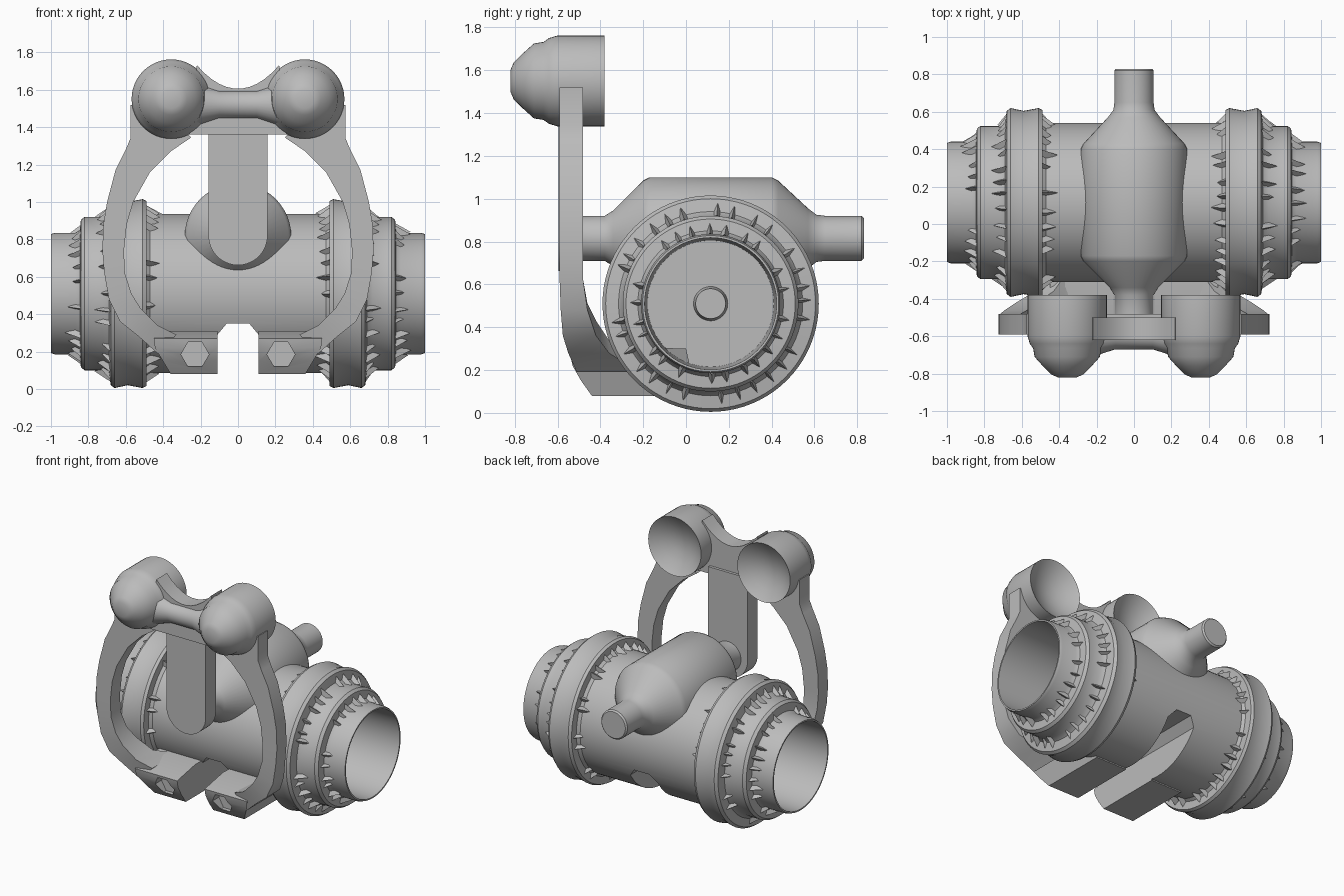
import bpy, bmesh, math, random
from mathutils import Vector

random.seed(4)
old = bpy.data.objects.get("Cube")
if old:
    bpy.data.objects.remove(old, do_unlink=True)

metal = bpy.data.materials.new("plain grey metal")
metal.use_nodes = True
GREY = (0.5, 0.5, 0.5, 1)
metal.diffuse_color = GREY
metal.node_tree.nodes["Principled BSDF"].inputs["Base Color"].default_value = GREY

CY, CZ = 0.115, 0.51      # axis of the main pipe
BY, BZ = 0.0, 0.815       # axis of the cross pipe


def finish(name, bm, angle=35):
    bmesh.ops.remove_doubles(bm, verts=bm.verts, dist=1e-5)
    bmesh.ops.recalc_face_normals(bm, faces=bm.faces)
    mesh = bpy.data.meshes.new(name)
    bm.to_mesh(mesh)
    bm.free()
    ob = bpy.data.objects.new(name, mesh)
    bpy.context.collection.objects.link(ob)
    mesh.materials.append(metal)
    bpy.ops.object.select_all(action='DESELECT')
    ob.select_set(True)
    bpy.context.view_layer.objects.active = ob
    if angle:
        bpy.ops.object.shade_smooth_by_angle(angle=math.radians(angle))
    return ob


def revolve(name, profile, place, sides=64, angle=35):
    """Turn (distance, radius) pairs around an axis; place maps them to space."""
    bm = bmesh.new()
    rings = []
    for d, r in profile:
        turns = [math.tau * i / sides for i in range(sides)]
        rings.append([bm.verts.new(place(d, r * math.cos(t), r * math.sin(t))) for t in turns])
    for a, b in zip(rings, rings[1:]):
        for i in range(sides):
            j = (i + 1) % sides
            bm.faces.new((a[i], a[j], b[j], b[i]))
    bmesh.ops.remove_doubles(bm, verts=bm.verts, dist=1e-5)
    bmesh.ops.dissolve_degenerate(bm, edges=bm.edges, dist=1e-5)
    return finish(name, bm, angle)


def prism(name, outline, y0, y1, angle=35):
    """Extrude an x-z outline along y."""
    bm = bmesh.new()
    face = bm.faces.new([bm.verts.new((x, y0, z)) for x, z in outline])
    out = bmesh.ops.extrude_face_region(bm, geom=[face])
    moved = [g for g in out["geom"] if isinstance(g, bmesh.types.BMVert)]
    bmesh.ops.translate(bm, vec=(0, y1 - y0, 0), verts=moved)
    return finish(name, bm, angle)


def along_x(d, u, v):
    return (d, CY + u, CZ + v)


# Main pipe: stepped outside, flanges, blind bores with a centre boss
half = [(0.0, 0.425), (0.47, 0.425), (0.49, 0.44), (0.49, 0.495), (0.51, 0.505),
        (0.59, 0.49), (0.66, 0.505), (0.68, 0.49), (0.69, 0.43), (0.72, 0.41),
        (0.82, 0.41), (0.84, 0.395), (0.845, 0.34), (0.87, 0.325), (0.98, 0.325),
        (1.0, 0.318), (1.0, 0.308), (0.35, 0.295), (0.35, 0.08), (0.42, 0.07), (0.42, 0)]
body = revolve("main_pipe", [(-d, r) for d, r in half[:0:-1]] + half, along_x, 80)

# Slot across the underside of the pipe
slot = prism("slot_cutter", [(-.11, -.1), (.11, -.1), (.11, .29), (.06, .35),
                             (-.06, .35), (-.11, .29)], -0.6, 0.9, 0)
slot.hide_render = True
cut = body.modifiers.new("slot", 'BOOLEAN')
cut.operation, cut.solver, cut.object = 'DIFFERENCE', 'EXACT', slot
bpy.context.view_layer.objects.active = body
bpy.ops.object.modifier_apply(modifier=cut.name)
bpy.data.objects.remove(slot, do_unlink=True)

# Cross pipe with tapered ends
revolve("cross_pipe", [(-.5, 0), (-.5, .105), (-.38, .105), (-.34, .13), (-.2, .27),
                       (-.17, .285), (.40, .285), (.43, .27), (.57, .14), (.61, .11),
                       (.65, .105), (.82, .105), (.83, .095), (.83, 0)],
        lambda d, u, v: (u, BY + d, BZ + v), 48)


# Ragged teeth along the shoulders of the pipe
def teeth(name, x, direction, radius, height, count):
    bm = bmesh.new()
    for i in range(count):
        if random.random() < 0.2:
            continue
        t = math.tau * (i + random.uniform(-.2, .2)) / count
        w = 0.5 * math.tau / count * random.uniform(.5, .9)
        length = random.uniform(.04, .085)

        def at(dx, r, a):
            return bm.verts.new(along_x(x + direction * dx, r * math.cos(a), r * math.sin(a)))
        a, b = at(0, radius - .01, t - w), at(0, radius - .01, t + w)
        top, tip = at(0, radius + height, t), at(length, radius + .004, t)
        for tri in ((a, b, top), (a, top, tip), (top, b, tip), (b, a, tip)):
            bm.faces.new(tri)
    finish(name, bm, 0)


for side, label in ((1, "left"), (-1, "right")):
    teeth(label + "_inner_teeth", side * .49, -side, .425, .05, 34)
    teeth(label + "_flange_teeth", side * .685, side, .41, .06, 34)
    teeth(label + "_end_teeth", side * .843, side, .325, .05, 28)

# Yoke arms: stations of outer x z, inner x z, front y, back y
stations = [(.575, 1.52, .36, 1.46, -.59, -.48), (.575, 1.34, .25, 1.345, -.59, -.48),
            (.60, 1.28, .36, 1.27, -.59, -.48), (.655, 1.17, .47, 1.16, -.59, -.48),
            (.70, 1.0, .56, 1.0, -.59, -.48), (.72, .88, .595, .88, -.59, -.48),
            (.725, .74, .61, .74, -.59, -.48), (.715, .62, .605, .62, -.59, -.48),
            (.69, .48, .57, .51, -.585, -.46), (.63, .36, .52, .43, -.575, -.42),
            (.53, .28, .43, .34, -.55, -.36), (.43, .19, .33, .29, -.51, -.22)]


def yoke_arm(name, side):
    bm = bmesh.new()
    loops = []
    for ox, oz, ix, iz, f, b in stations:
        pts = ((ox, f, oz), (ix, f, iz), (ix, b, iz), (ox, b, oz))
        loops.append([bm.verts.new((side * x, y, z)) for x, y, z in pts])
    for p, q in zip(loops, loops[1:]):
        for i in range(4):
            j = (i + 1) % 4
            bm.faces.new((p[i], p[j], q[j], q[i]))
    bm.faces.new(loops[0])
    bm.faces.new(loops[-1])
    finish(name, bm, 30)


# Feet: curved toe profile in y-z, running back into the pipe
def foot(name, side):
    toe = [(-.44, .08), (-.49, .15), (-.53, .22), (-.54, .27), (-.33, .31), (0, .3), (.05, .08)]
    bm = bmesh.new()
    ends = []
    for x_low, x_high in ((.11, .11), (.36, .45)):
        ends.append([bm.verts.new((side * (x_low + (x_high - x_low) * min(1, (z - .08) / .15)), y, z))
                     for y, z in toe])
    n = len(toe)
    for i in range(n):
        j = (i + 1) % n
        bm.faces.new((ends[0][i], ends[0][j], ends[1][j], ends[1][i]))
    for loop in ends:
        bm.faces.new(loop)
    return finish(name, bm, 30)


# Round head with a dished back and a stepped dome on the front
head = [(-.46, 0), (-.45, .07), (-.425, .14), (-.385, .205), (-.38, .212), (-.60, .212),
        (-.64, .20), (-.665, .182), (-.71, .175), (-.76, .13), (-.805, .085),
        (-.82, .05), (-.82, 0)]

for side, label in ((1, "left"), (-1, "right")):
    yoke_arm(label + "_yoke_arm", side)
    shoe = foot(label + "_foot", side)
    # Six-sided screw socket in the toe
    socket = revolve("socket_cutter", [(-.7, 0), (-.7, .075), (-.44, .075), (-.44, 0)],
                     lambda d, u, v: (side * .23 + u, d, .185 + v), 6, 0)
    cut = shoe.modifiers.new("socket", 'BOOLEAN')
    cut.operation, cut.solver, cut.object = 'DIFFERENCE', 'EXACT', socket
    bpy.context.view_layer.objects.active = shoe
    bpy.ops.object.modifier_apply(modifier=cut.name)
    bpy.data.objects.remove(socket, do_unlink=True)
    revolve(label + "_head", head,
            lambda d, u, v: (side * .357 + u, d, 1.55 + v), 48, 40)

# Saddle bridge between the heads
top = [(x / 100, 1.605 + 2.6 * (x / 100) ** 2) for x in range(-22, 23, 4)]
prism("bridge", top + [(.26, 1.36), (-.26, 1.36)], -.62, -.5)
revolve("bridge_roll", [(-.24, 0), (-.24, .12), (-.1, .075), (.1, .075), (.24, .12), (.24, 0)],
        lambda d, u, v: (d, -.595 + u, 1.52 + v), 32)

# Centre tongue with a rounded lower end
arc = [(.158 * math.cos(t), .82 + .158 * math.sin(t))
       for t in (math.pi + math.pi * i / 20 for i in range(21))]
prism("centre_tongue", arc + [(.158, 1.42), (-.158, 1.42)], -.595, -.48)
